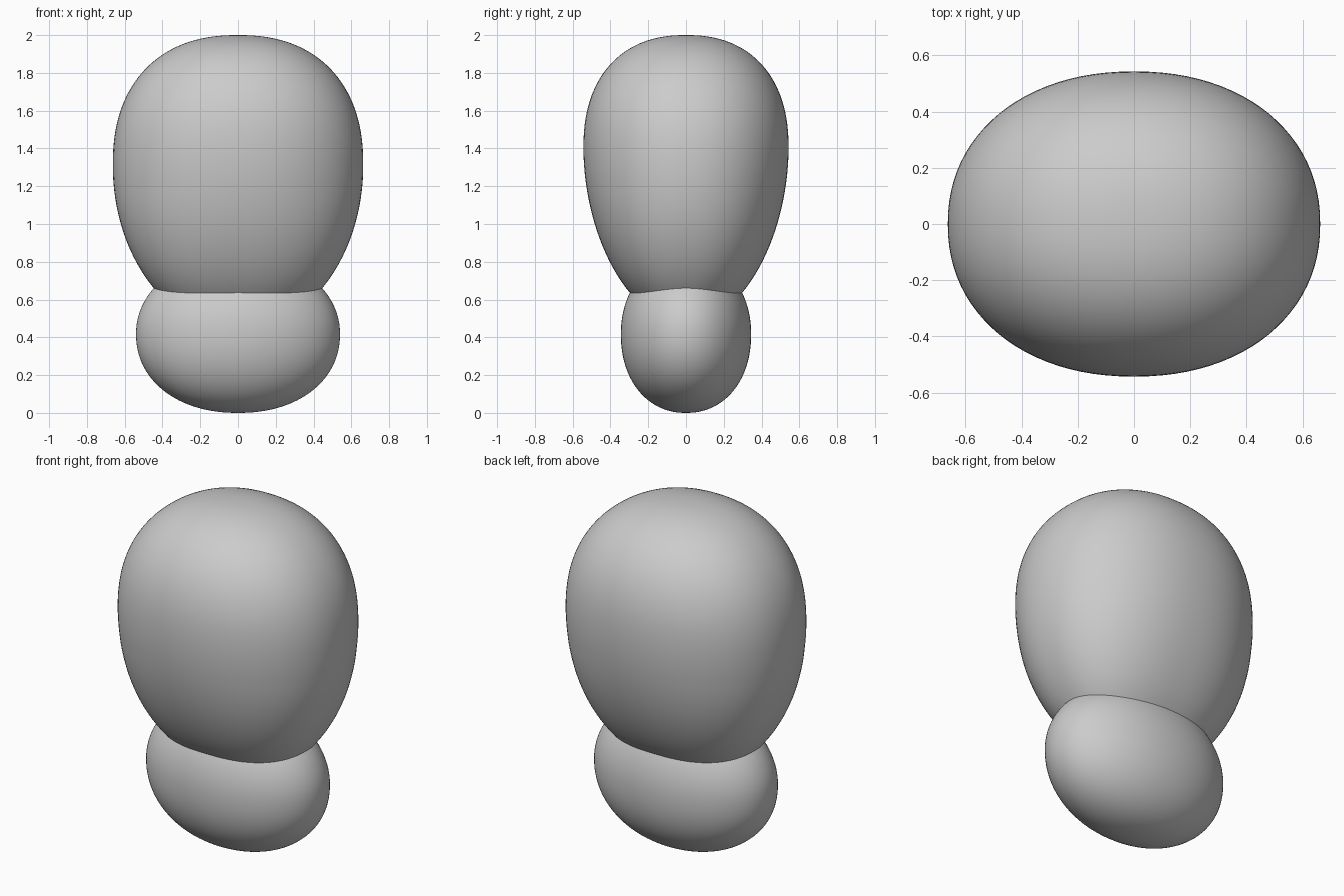
import bpy, bmesh, math

if "Cube" in bpy.data.objects:
    bpy.data.objects.remove(bpy.data.objects["Cube"])

grey = bpy.data.materials.new("light grey")
grey.diffuse_color = (0.6, 0.6, 0.6, 1)
grey.use_nodes = True
grey.node_tree.nodes["Principled BSDF"].inputs["Base Color"].default_value = grey.diffuse_color


def oval(t, n):
    # superellipse falloff, 1 at the widest level and 0 at the pole
    return max(0.0, 1 - abs(t) ** n) ** (1 / n)


def blob(name, heights, radii, power, sides=96):
    # loft superelliptic rings, first and last heights are poles
    bm = bmesh.new()
    bottom = bm.verts.new((0, 0, heights[0]))
    top = bm.verts.new((0, 0, heights[-1]))
    loops = []
    for z in heights[1:-1]:
        rx, ry = radii(z)
        f = lambda v: math.copysign(abs(v) ** (2 / power(z)), v)
        angles = [2 * math.pi * k / sides for k in range(sides)]
        loops.append([bm.verts.new((rx * f(math.cos(a)), ry * f(math.sin(a)), z))
                      for a in angles])
    for k in range(sides):
        j = (k + 1) % sides
        bm.faces.new((bottom, loops[0][j], loops[0][k]))
        bm.faces.new((top, loops[-1][k], loops[-1][j]))
        for lo, hi in zip(loops, loops[1:]):
            bm.faces.new((lo[k], lo[j], hi[j], hi[k]))
    for face in bm.faces:
        face.smooth = True
    me = bpy.data.meshes.new(name)
    bm.to_mesh(me)
    bm.free()
    me.materials.append(grey)
    ob = bpy.data.objects.new(name, me)
    bpy.context.collection.objects.link(ob)


def levels(z0, z1, count=72):
    # heights bunched towards both poles
    return [(z0 + z1) / 2 - (z1 - z0) / 2 * math.cos(math.pi * i / count)
            for i in range(count + 1)]


# Rounded lower base
def base_radii(z):
    r = oval((z - 0.42) / 0.42, 2.15 if z < 0.42 else 2.03)
    return 0.54 * r, 0.345 * r


# Large upper body: full shoulders, tapering down into the base
def body_radii(z):
    tx, ty = z - 1.31, z - 1.40
    rx = 0.663 * (oval(tx / 0.69, 2.3) if tx > 0 else oval(tx / 0.878, 2.0))
    ry = 0.543 * (oval(ty / 0.60, 2.3) if ty > 0 else oval(ty / 0.935, 1.9))
    return rx, ry


blob("lower_base", levels(0, 0.84), base_radii, lambda z: 2.05)
blob("upper_body", levels(0.475, 2.0), body_radii,
     lambda z: 2.15 + 0.15 * max(0, min(1, (1.2 - z) / 0.5)))
